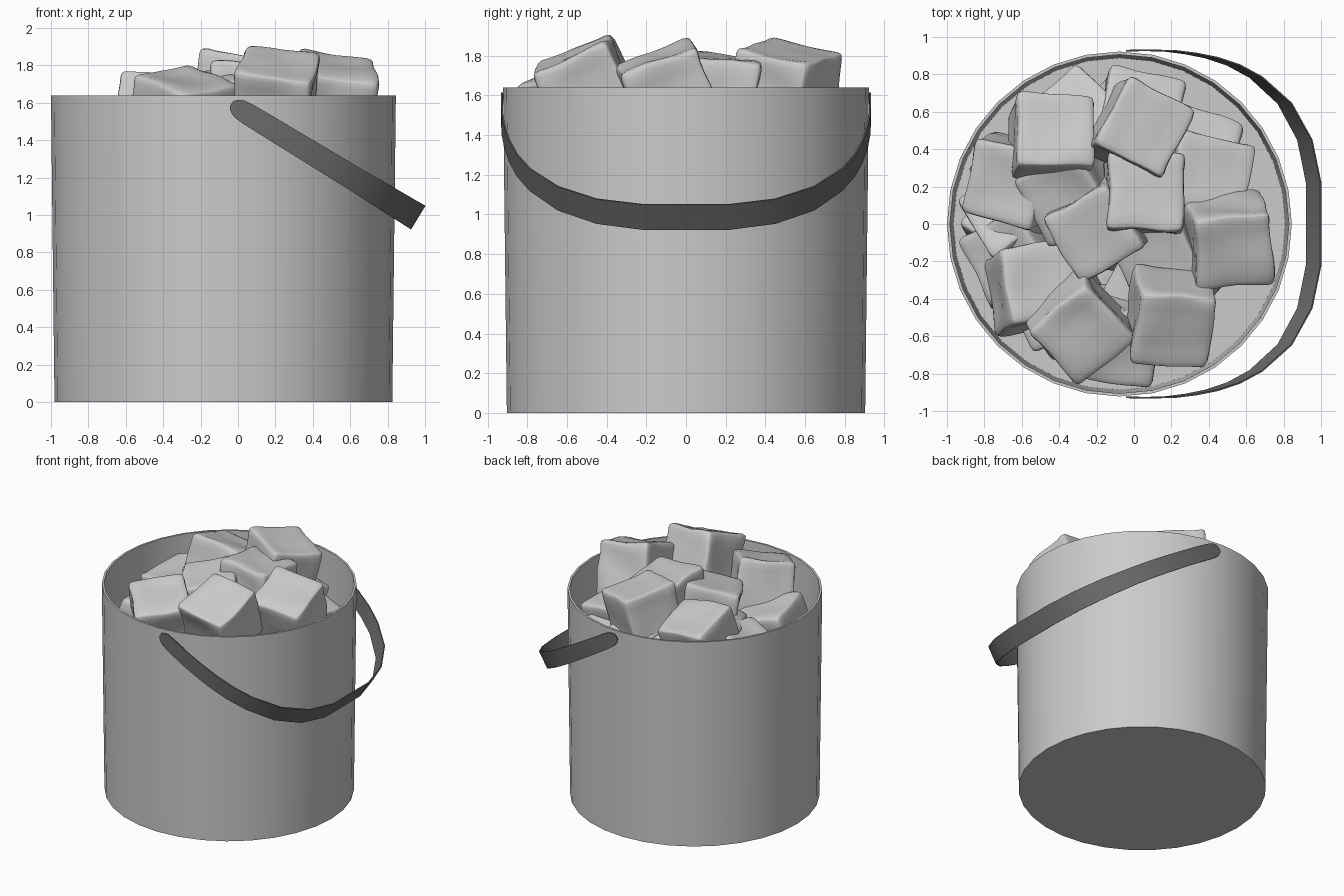
import bpy, bmesh, math, random
from mathutils import Vector, Matrix, noise

if "Cube" in bpy.data.objects:
    bpy.data.objects.remove(bpy.data.objects["Cube"])

random.seed(4)
CX = -0.078  # bucket axis


def make_object(name, bm, angle=40):
    bmesh.ops.recalc_face_normals(bm, faces=bm.faces)
    me = bpy.data.meshes.new(name)
    bm.to_mesh(me)
    bm.free()
    ob = bpy.data.objects.new(name, me)
    bpy.context.collection.objects.link(ob)
    bpy.ops.object.select_all(action='DESELECT')
    ob.select_set(True)
    bpy.context.view_layer.objects.active = ob
    bpy.ops.object.shade_smooth_by_angle(angle=math.radians(angle))
    return ob


def bridge(bm, a, b):
    n = len(a)
    for i in range(n):
        j = (i + 1) % n
        bm.faces.new((a[i], a[j], b[j], b[i]))


# bucket: thin slightly tapered wall with a floor
bm = bmesh.new()
SIDES = 32
rings = []
for r, z in [(0.903, 0), (0.922, 1.64), (0.906, 1.64), (0.887, 0.02)]:
    rings.append([bm.verts.new((CX + r * math.cos(2 * math.pi * i / SIDES),
                                r * math.sin(2 * math.pi * i / SIDES), z))
                  for i in range(SIDES)])
for a, b in zip(rings, rings[1:]):
    bridge(bm, a, b)
bm.faces.new(rings[0])
bm.faces.new(rings[-1])
make_object("bucket", bm)

# handle: flat strip, half loop hanging down to the right, rounded ends
half = [(-0.065, .925, .03), (-0.05, .926, .07), (-0.015, .928, .105), (0.04, .929, .115),
        (0.2, .926, .12), (0.33, .912, .122), (0.46, .89, .125), (0.60, .85, .128),
        (0.74, .785, .13), (0.92, .645, .14), (1.045, .45, .145), (1.10, .22, .148)]
path = half + [(u, -y, w) for u, y, w in reversed(half)]
along = Vector((0.855, 0, -0.52))
across = Vector((0.52, 0, 0.855))
side = Vector((0, 1, 0))
start = Vector((0.02, 0, 1.56))
pts = [start + along * u + side * y for u, y, w in path]
bm = bmesh.new()
rings = []
for i, p in enumerate(pts):
    t = (pts[min(i + 1, len(pts) - 1)] - pts[max(i - 1, 0)]).normalized()
    n = t.cross(across).normalized() * 0.004
    w = across * path[i][2] / 2
    rings.append([bm.verts.new(p + q) for q in (n + w, n - w, -n - w, -n + w)])
for a, b in zip(rings, rings[1:]):
    bridge(bm, a, b)
bm.faces.new(rings[0])
bm.faces.new(rings[-1])
handle = make_object("handle", bm)
mat = bpy.data.materials.new("dark_handle")
mat.diffuse_color = (0.15, 0.15, 0.15, 1)
mat.use_nodes = True
mat.node_tree.nodes["Principled BSDF"].inputs["Base Color"].default_value = mat.diffuse_color
handle.data.materials.append(mat)

# ice cube: rounded edges, slightly dented and wobbly faces
HALF, ROUND = 0.21, 0.04


def ice_cube(name, loc, rot, seed):
    bm = bmesh.new()
    bmesh.ops.create_cube(bm, size=2)
    bmesh.ops.subdivide_edges(bm, edges=bm.edges[:], cuts=9, use_grid_fill=True)
    inner = HALF - ROUND
    for v in bm.verts:
        p = Vector([math.sin(c * math.pi / 2) * HALF for c in v.co])
        core = Vector([max(-inner, min(inner, c)) for c in p])
        d = (p - core).normalized()
        middle = sorted(abs(c) / HALF for c in p)[:2]
        dent = 0.014 * (1 - middle[0] ** 2) * (1 - middle[1] ** 2)
        p = core + d * (ROUND - dent)
        v.co = p + noise.noise_vector(p * 5 + Vector((seed * 7.3, seed, 0))) * 0.018
    # push the cube inward until it stays inside the wall
    for _ in range(4):
        far = max(((rot @ v.co + loc - Vector((CX, 0, 0))).to_2d() for v in bm.verts),
                  key=lambda q: q.length)
        if far.length > 0.885:
            loc = loc - far.to_3d().normalized() * (far.length - 0.885)
    ob = make_object(name, bm, 60)
    ob.matrix_world = Matrix.Translation(loc) @ rot.to_4x4()


# visible cubes: centre of top face x, y, z, then tilt about x, tilt about y, yaw
top = [
    (-.42, .52, 1.70, -18, 8, -3), (.07, .52, 1.83, -6, 12, -28),
    (.07, .18, 1.80, -6, 4, -2), (-.22, -.06, 1.72, 12, -8, 30),
    (.54, -.16, 1.80, 20, 10, 6), (.23, -.60, 1.82, 23, 6, -5),
    (-.28, -.62, 1.73, 18, 4, 42), (-.53, -.34, 1.50, -10, 12, 8),
    (-.74, .24, 1.53, 6, -14, -14), (-.33, .60, 1.50, -20, -10, 45),
    (.05, .63, 1.52, -22, 8, -12), (.35, .43, 1.48, -22, 12, -22),
    (.42, .27, 1.56, -8, 14, -12), (.10, -.16, 1.54, 15, -10, 20),
    (-.07, -.70, 1.40, 22, 5, -8), (-.70, -.18, 1.26, 10, -25, 25),
    (-.38, .13, 1.60, 18, -14, 25),
]
for i, (x, y, z, rx, ry, yaw) in enumerate(top):
    rot = (Matrix.Rotation(math.radians(ry), 3, 'Y') @ Matrix.Rotation(math.radians(rx), 3, 'X')
           @ Matrix.Rotation(math.radians(yaw), 3, 'Z'))
    loc = Vector((x, y, z)) - rot @ Vector((0, 0, HALF))
    ice_cube(f"ice_cube_{i + 1}", loc, rot, i)

# hidden lower layers of the pile
for layer, z in enumerate((0.30, 0.68, 1.06)):
    for k in range(7):
        a = k * math.pi / 3 + layer * 0.5
        r = 0.48 if k else 0
        rot = Matrix.Identity(3)
        for axis, amount in (('Z', 45), ('X', 25), ('Y', 25)):
            rot = Matrix.Rotation(math.radians(random.uniform(-amount, amount)), 3, axis) @ rot
        loc = Vector((-0.14 + r * math.cos(a), r * math.sin(a), z + random.uniform(-.02, .05)))
        ice_cube(f"lower_ice_cube_{layer * 7 + k + 1}", loc, rot, 30 + layer * 7 + k)
